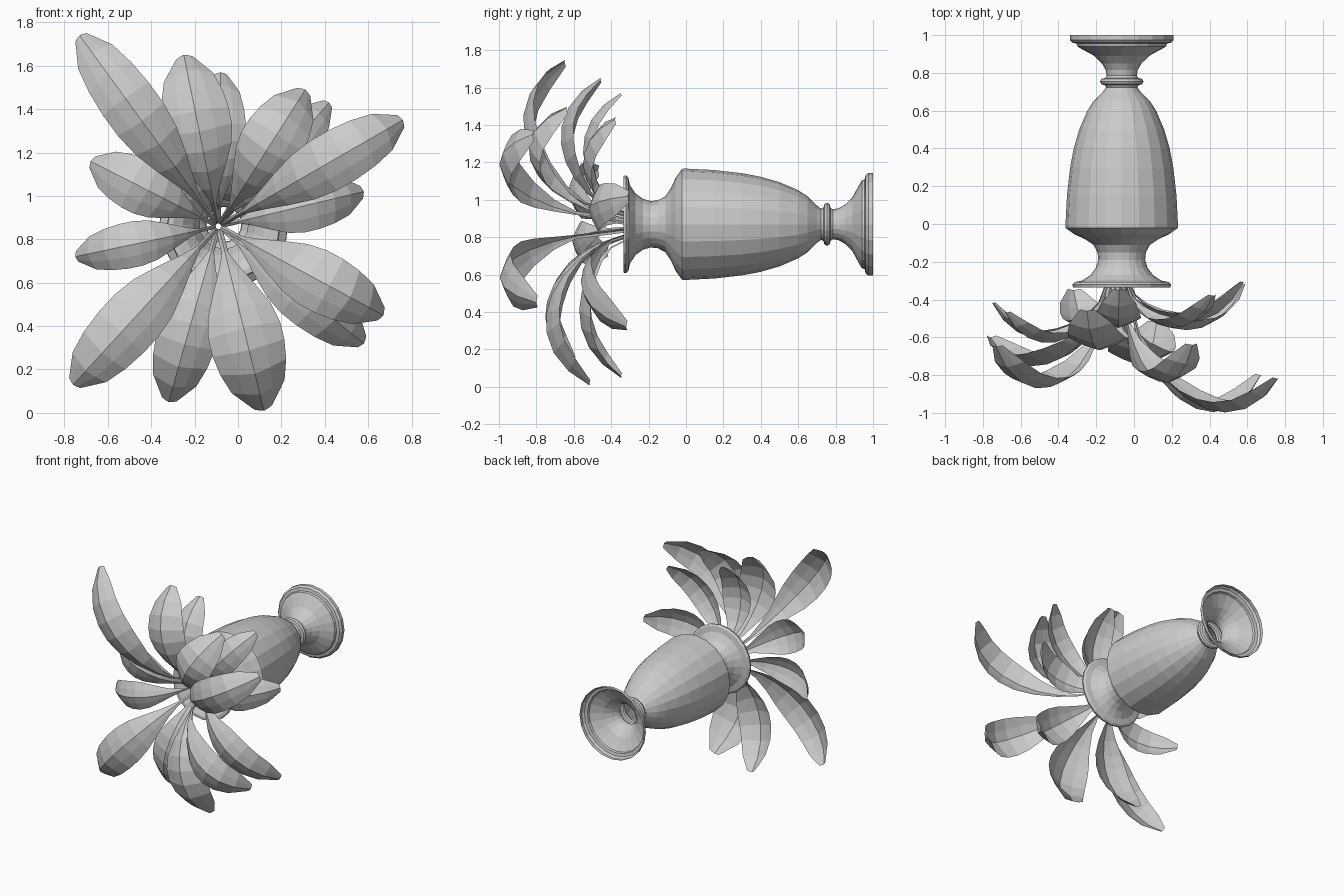
import bpy, math
from mathutils import Vector

if "Cube" in bpy.data.objects:
    bpy.data.objects.remove(bpy.data.objects["Cube"])

AX, AZ = -0.065, 0.869      # vase axis runs along y
SEG = 20


def make_mesh(name, verts, faces):
    me = bpy.data.meshes.new(name)
    me.from_pydata(verts, [], faces)
    me.update()
    ob = bpy.data.objects.new(name, me)
    bpy.context.collection.objects.link(ob)
    return ob


def lathe(name, profile):
    """Revolve (y, radius) points about the vase axis."""
    verts, faces = [], []
    for y, r in profile:
        for i in range(SEG):
            a = 2 * math.pi * i / SEG
            verts.append((AX + r * math.cos(a), y, AZ + r * math.sin(a)))
    for j in range(len(profile) - 1):
        for i in range(SEG):
            k = (i + 1) % SEG
            faces.append((j * SEG + i, j * SEG + k, (j + 1) * SEG + k, (j + 1) * SEG + i))
    return make_mesh(name, verts, faces)


# Vase: open foot, collar, body, neck, flared rim and inner throat
lathe("vase", [
    (1.0, .275), (.975, .275), (.96, .262), (.955, .24), (.94, .235), (.928, .215),
    (.89, .145), (.85, .105), (.815, .085), (.785, .08),
    (.773, .088), (.768, .108), (.755, .115), (.74, .108), (.735, .09), (.722, .083),
    (.70, .1), (.65, .15), (.6, .182), (.5, .225), (.4, .254), (.3, .273),
    (.15, .29), (-.01, .298), (-.022, .296), (-.055, .25), (-.08, .195),
    (-.11, .15), (-.15, .128), (-.19, .124), (-.23, .136), (-.27, .165),
    (-.30, .21), (-.308, .25), (-.32, .262), (-.335, .258),
    (-.335, .235), (-.31, .19), (-.26, .145), (-.19, .112), (-.11, .13), (-.05, .2)])

# Half-width of a leaf along its length: thin stem, broad blade, blunt tip
WIDTH = [(0, .09), (.2, .09), (.28, .28), (.38, .6), (.48, .88),
         (.58, 1.0), (.68, 1.0), (.79, .92), (.9, .74), (1, .25)]


def leaf(name, tip, front, width):
    """Arching blade from the vase throat; front = furthest forward y."""
    tip = Vector(tip)
    d = Vector((tip.x + .09, 0, tip.z - .86)).normalized()
    root = Vector((-.09, -.2, .86)) + d * .012
    out = Vector((tip.x - root.x, 0, tip.z - root.z))
    p1 = root + out * .12
    p2 = root + out * .74
    p2.y = (front + .0245 - .238 * tip.y) / .64
    p1.y = root.y + .75 * (p2.y - root.y)
    side = Vector((-d.z, 0, d.x))
    verts, faces = [], []
    for t, w in WIDTH:
        u = 1 - t
        p = root * u**3 + p1 * (3 * u * u * t) + p2 * (3 * u * t * t) + tip * t**3
        tan = (p1 - root) * u * u + (p2 - p1) * (2 * u * t) + (tip - p2) * t * t
        nrm = tan.cross(side).normalized()      # forward, towards the axis
        h = w * width / 2
        for c in (-1, -.5, 0, .5, 1):           # midrib is a forward ridge
            verts.append(p + side * (c * h) - nrm * (abs(c) ** 1.3 * h * .42))
    for j in range(len(WIDTH) - 1):
        for i in range(4):
            a = j * 5 + i
            faces.append((a, a + 5, a + 6, a + 1))
    return make_mesh(name, verts, faces)


# Leaves: tip, furthest forward y, full width
LEAVES = [
    ((-.73, -.65, 1.74), -.87, .26),
    ((-.25, -.46, 1.65), -.67, .31),
    ((-.08, -.35, 1.57), -.55, .24),
    ((.31, -.64, 1.49), -.84, .29),
    ((.42, -.38, 1.43), -.55, .21),
    ((.76, -.82, 1.35), -.99, .26),
    ((.58, -.31, 1.02), -.52, .24),
    ((.67, -.80, .45), -.99, .28),
    ((.58, -.32, .32), -.56, .26),
    ((.12, -.52, .01), -.75, .34),
    ((-.32, -.35, .05), -.57, .28),
    ((-.76, -.60, .13), -.75, .28),
    ((-.75, -.42, .72), -.61, .21),
    ((-.68, -.47, 1.16), -.63, .25),
]
for n, args in enumerate(LEAVES):
    leaf(f"leaf_{n + 1}", *args)
